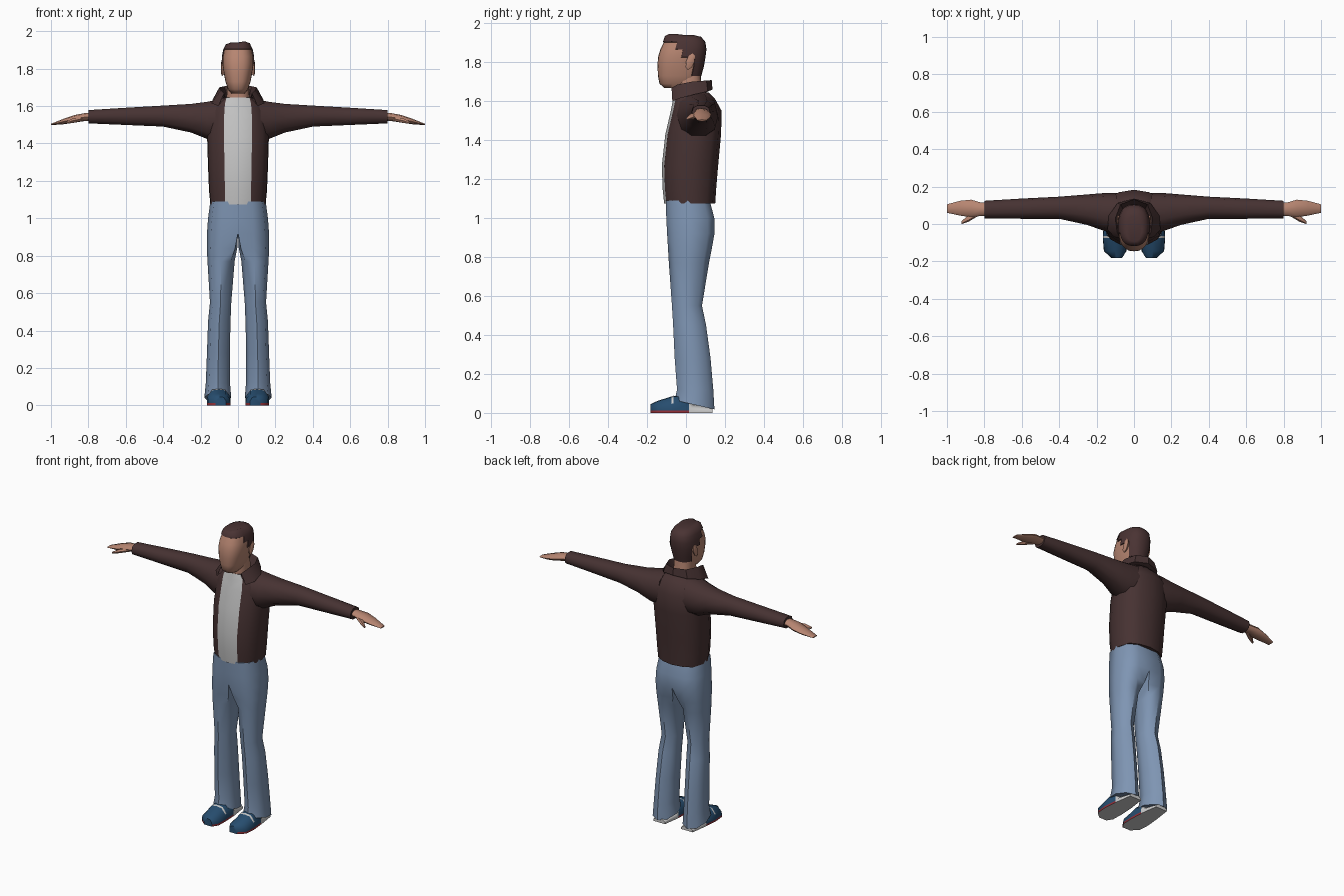
import bpy, bmesh, math
from mathutils import Vector


def material(name, rgb):
    m = bpy.data.materials.new(name)
    m.diffuse_color = (*rgb, 1)
    return m


JACKET = material("dark_brown", (0.062, 0.032, 0.032))
SHIRT = material("light_grey", (0.56, 0.56, 0.56))
JEANS = material("faded_blue", (0.21, 0.30, 0.45))
SKIN = material("skin", (0.47, 0.235, 0.165))
HAIR = material("hair_brown", (0.068, 0.033, 0.033))
NAVY = material("navy", (0.02, 0.075, 0.16))
RED = material("red_trim", (0.30, 0.03, 0.04))
SOLE = material("sole_white", (0.60, 0.60, 0.60))


def loft(name, rings, mats, rule=None, closed=True, caps=True, mirror=True,
         angle=50, raised=None):
    """Skin a list of equal rings, mirror across x, cap and colour by rule."""
    bm = bmesh.new()
    rows = [[bm.verts.new(p) for p in r] for r in rings]
    n = len(rows[0])
    for a, b in zip(rows, rows[1:]):
        for i in range(n if closed else n - 1):
            j = (i + 1) % n
            quad = (a[i], a[j], b[j], b[i])
            if any(abs(v.co.x) > 1e-5 for v in quad):  # skip the centre plane
                bm.faces.new(quad)
    if mirror:
        bmesh.ops.mirror(bm, geom=bm.verts[:] + bm.edges[:] + bm.faces[:],
                         axis='X', merge_dist=0.0005)
        bmesh.ops.remove_doubles(bm, verts=bm.verts[:], dist=0.0005)
    if caps:
        bmesh.ops.holes_fill(bm, edges=[e for e in bm.edges if e.is_boundary], sides=0)
    bmesh.ops.recalc_face_normals(bm, faces=bm.faces[:])
    bm.normal_update()
    for f in bm.faces:
        f.material_index = rule(f.calc_center_median(), f.normal) if rule else 0
    if raised is not None:
        bmesh.ops.inset_region(bm, faces=[f for f in bm.faces if f.material_index == raised],
                               thickness=0.001, depth=0.005)
    me = bpy.data.meshes.new(name)
    bm.to_mesh(me)
    bm.free()
    for m in mats:
        me.materials.append(m)
    ob = bpy.data.objects.new(name, me)
    bpy.context.collection.objects.link(ob)
    bpy.ops.object.select_all(action='DESELECT')
    ob.select_set(True)
    bpy.context.view_layer.objects.active = ob
    bpy.ops.object.shade_smooth_by_angle(angle=math.radians(angle))
    return ob


def spow(v, e):
    return math.copysign(abs(v) ** e, v)


def half_ring(z, w, yf, yb, n=10, e=0.8):
    """Front-to-back half outline on the +x side."""
    c, h = (yf + yb) / 2, (yb - yf) / 2
    return [(w * spow(math.sin(math.pi * i / n), e) if 0 < i < n else 0,
             c - h * spow(math.cos(math.pi * i / n), e), z) for i in range(n + 1)]


def x_ring(x, y0, y1, z0, z1, n=10, e=0.85):
    """Rounded section across a limb that runs along x."""
    return [(x, (y0 + y1) / 2 + (y1 - y0) / 2 * spow(math.cos(2 * math.pi * i / n), e),
             (z0 + z1) / 2 + (z1 - z0) / 2 * spow(math.sin(2 * math.pi * i / n), e))
            for i in range(n)]


# Jacket body with the shirt showing in the open front
def torso_ring(z, w, yf, yb, s):
    d = yb - yf
    return [(0, yf, z), (s, yf + 0.012, z), (0.8 * w, yf + 0.15 * d, z),
            (0.98 * w, yf + 0.36 * d, z), (w, yf + 0.58 * d, z),
            (0.86 * w, yb - 0.16 * d, z), (0.5 * w, yb - 0.05 * d, z), (0, yb, z)]


loft("jacket_body",
     [torso_ring(*r) for r in (
         (1.075, 0.148, -0.112, 0.150, 0.068), (1.15, 0.155, -0.120, 0.155, 0.070),
         (1.27, 0.160, -0.124, 0.165, 0.072), (1.43, 0.165, -0.106, 0.180, 0.075),
         (1.55, 0.160, -0.078, 0.183, 0.074), (1.61, 0.135, -0.066, 0.150, 0.070),
         (1.645, 0.085, -0.060, 0.115, 0.062))],
     [JACKET, SHIRT],
     lambda c, n: int(abs(c.x) < 0.04 and n.y < -0.4 and c.z > 1.08))

# Sleeves
loft("sleeves",
     [x_ring(*r) for r in (
         (0.09, -0.058, 0.165, 1.41, 1.642), (0.165, -0.035, 0.165, 1.42, 1.627),
         (0.25, -0.005, 0.158, 1.455, 1.615), (0.40, 0.028, 0.146, 1.488, 1.605),
         (0.60, 0.028, 0.136, 1.497, 1.593), (0.80, 0.030, 0.124, 1.506, 1.580))],
     [JACKET])

# Standing collar, open at the front
collar = [((0.066, -0.062), (0.074, -0.074), (0.105, -0.070), 1.645, 1.668, 1.600),
          ((0.072, -0.030), (0.090, -0.045), (0.142, -0.030), 1.645, 1.685, 1.615),
          ((0.078, 0.030), (0.100, 0.030), (0.135, 0.045), 1.640, 1.700, 1.635),
          ((0.058, 0.080), (0.072, 0.105), (0.088, 0.112), 1.640, 1.706, 1.650),
          ((0, 0.092), (0, 0.132), (0, 0.136), 1.640, 1.708, 1.660)]
loft("collar",
     [[(*c[0], c[3]), (*c[1], c[4]), (*c[2], c[5])] for c in collar],
     [JACKET], closed=True, caps=False, angle=35)

# Hands and thumbs
loft("hands",
     [x_ring(*r, 8) for r in (
         (0.77, 0.045, 0.112, 1.522, 1.566), (0.82, 0.043, 0.115, 1.520, 1.562),
         (0.87, 0.036, 0.130, 1.512, 1.553), (0.93, 0.045, 0.124, 1.503, 1.533),
         (1.00, 0.060, 0.105, 1.498, 1.505))], [SKIN])
loft("thumbs",
     [x_ring(*r, 6) for r in (
         (0.83, 0.045, 0.080, 1.520, 1.545), (0.885, 0.012, 0.050, 1.508, 1.535),
         (0.922, 0.000, 0.014, 1.505, 1.515))], [SKIN])


# Jeans: two legs that meet at the centre plane above the crotch
def leg_ring(zf, zb, xi, xo, yf, yb, k):
    w, d, m = xo - xi, yb - yf, (yf + yb) / 2
    pts = [(xi + 0.14 * w * k, yf + 0.15 * d * k), (xi + 0.5 * w, yf),
           (xo - 0.13 * w, yf + 0.14 * d), (xo, m), (xo - 0.13 * w, yb - 0.14 * d),
           (xi + 0.5 * w, yb), (xi + 0.14 * w * k, yb - 0.15 * d * k), (xi, m)]
    return [(x, y, zf + (zb - zf) * (y - yf) / d) for x, y in pts]


loft("jeans",
     [leg_ring(*r) for r in (
         (1.09, 1.09, 0, 0.148, -0.104, 0.122, 0), (1.00, 1.00, 0, 0.160, -0.101, 0.145, 0),
         (0.92, 0.92, 0, 0.166, -0.097, 0.146, 0.0), (0.84, 0.84, 0.004, 0.167, -0.092, 0.132, 0.5),
         (0.77, 0.77, 0.018, 0.163, -0.088, 0.118, 1), (0.55, 0.55, 0.036, 0.150, -0.072, 0.082, 1),
         (0.45, 0.45, 0.040, 0.160, -0.066, 0.103, 1), (0.28, 0.28, 0.044, 0.166, -0.058, 0.126, 1),
         (0.12, 0.12, 0.043, 0.172, -0.046, 0.140, 1), (0.065, 0.018, 0.036, 0.180, -0.058, 0.146, 1))],
     [JEANS])


# Shoes with pale sole and heel, red trim and a pale lace band
def shoe_ring(y, cx, hw, h):
    half = [(1, 0), (1, 0.012), (0.97, 0.55 * h), (0.55, 0.95 * h)]
    right = [(cx + hw * a, y, z) for a, z in half]
    left = [(cx - hw * a, y, z) for a, z in reversed(half)]
    return right + [(cx, y, h)] + left


def shoe_rule(c, n):
    if n.z < -0.7 or c.y > 0.02:
        return 2
    if c.z < 0.011:
        return 1
    return 2 if -0.076 < c.y < -0.062 and c.z > 0.03 else 0


loft("shoes",
     [shoe_ring(*r) for r in (
         (-0.182, 0.092, 0.028, 0.045), (-0.145, 0.101, 0.060, 0.062), (-0.075, 0.103, 0.064, 0.084),
         (-0.063, 0.103, 0.064, 0.088), (0.015, 0.101, 0.058, 0.085),
         (0.03, 0.101, 0.057, 0.045), (0.135, 0.101, 0.042, 0.025))],
     [NAVY, RED, SOLE], shoe_rule)

# Neck
loft("neck", [half_ring(1.58, 0.066, -0.052, 0.090), half_ring(1.65, 0.062, -0.058, 0.082),
              half_ring(1.74, 0.058, -0.055, 0.075)], [SKIN])


# Head with a raised hair cap
def head_rule(c, n):
    return int(c.z > 1.90 or (c.z > 1.86 and c.y > -0.06)
               or (c.z > 1.82 and c.y > -0.005) or (c.z > 1.725 and c.y > 0.035))


head = loft("head_and_hair",
            [half_ring(*r, 12) for r in (
                (1.668, 0.036, -0.112, 0.020), (1.69, 0.054, -0.136, 0.055),
                (1.73, 0.067, -0.144, 0.074), (1.78, 0.077, -0.146, 0.087),
                (1.825, 0.083, -0.144, 0.095), (1.865, 0.081, -0.132, 0.100),
                (1.902, 0.074, -0.114, 0.095), (1.926, 0.062, -0.106, 0.075),
                (1.934, 0.040, -0.092, 0.040))],
            [SKIN, HAIR], head_rule, raised=1)
# Swept-up fringe on one side
for v in head.data.vertices:
    if v.co.z > 1.92 and v.co.y < -0.04 and v.co.x > 0.02:
        v.co.z += 0.006

# Ears
loft("ears",
     [[(x, 0.022 + s * 0.022 * math.cos(t) + 0.012 * math.sin(t), 1.803 + s * 0.043 * math.sin(t))
       for t in (2 * math.pi * i / 8 for i in range(8))]
      for x, s in ((0.070, 0.7), (0.086, 1.0), (0.091, 0.65))], [SKIN])
